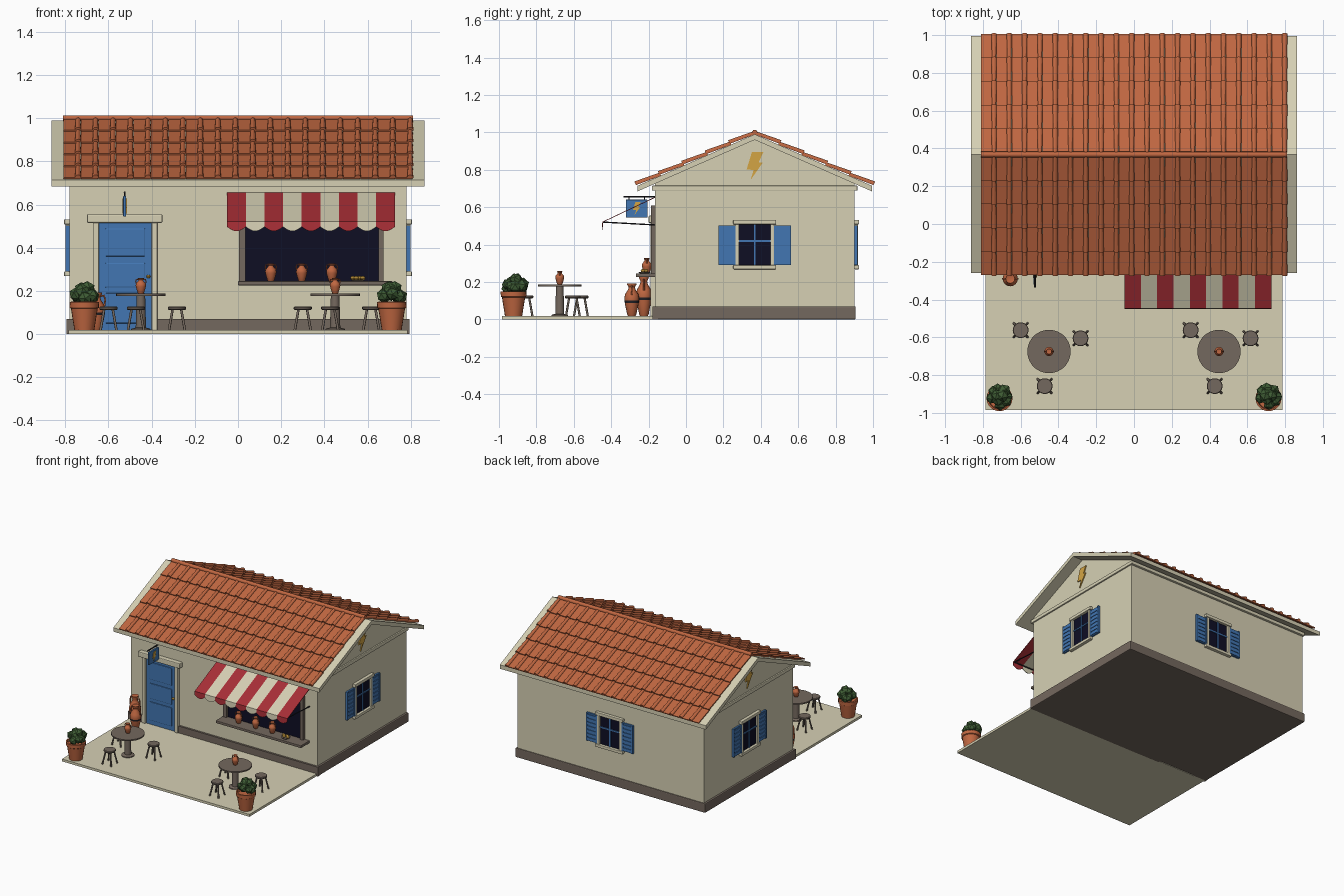
import bpy, bmesh, math, random
from mathutils import Matrix, Vector

random.seed(4)
if "Cube" in bpy.data.objects:
    bpy.data.objects.remove(bpy.data.objects["Cube"])


def material(name, *rgb):
    lin = [((c / 255 + 0.055) / 1.055) ** 2.4 for c in rgb] + [1]
    m = bpy.data.materials.new(name)
    m.use_nodes = True
    m.diffuse_color = lin
    bsdf = m.node_tree.nodes["Principled BSDF"]
    bsdf.inputs["Base Color"].default_value = lin
    bsdf.inputs["Roughness"].default_value = 0.8
    return m


cream = material("cream plaster", 214, 208, 180)
terracotta = material("terracotta", 192, 103, 65)
brown = material("grey brown wood", 116, 104, 94)
blue = material("blue paint", 66, 118, 178)
navy = material("dark interior", 14, 14, 36)
red = material("awning red", 168, 46, 54)
green = material("leaf green", 62, 92, 52)
gold = material("gold", 212, 165, 68)
metal = material("dark metal", 32, 32, 38)


def finish(name, bm, mats, smooth=False, M=Matrix(), bevel=0):
    bmesh.ops.recalc_face_normals(bm, faces=bm.faces)
    me = bpy.data.meshes.new(name)
    bm.to_mesh(me)
    bm.free()
    for m in mats if isinstance(mats, list) else [mats]:
        me.materials.append(m)
    if smooth:
        me.polygons.foreach_set("use_smooth", [True] * len(me.polygons))
        me.set_sharp_from_angle(angle=math.radians(40))
    ob = bpy.data.objects.new(name, me)
    ob.matrix_world = M
    bpy.context.collection.objects.link(ob)
    if bevel:
        mod = ob.modifiers.new("soft edges", "BEVEL")
        mod.width, mod.segments = bevel, 2
    return ob


def box(name, x, y, z, mat, M=Matrix(), bevel=0):
    bm = bmesh.new()
    size = Matrix.Diagonal((x[1] - x[0], y[1] - y[0], z[1] - z[0], 1))
    mid = Matrix.Translation(((x[0] + x[1]) / 2, (y[0] + y[1]) / 2, (z[0] + z[1]) / 2))
    bmesh.ops.create_cube(bm, size=1, matrix=mid @ size)
    return finish(name, bm, mat, M=M, bevel=bevel)


def prism(name, profile, x0, x1, mat):
    """Extrude a (y, z) outline along x."""
    bm = bmesh.new()
    f = bm.faces.new([bm.verts.new((x0, y, z)) for y, z in profile])
    new = bmesh.ops.extrude_face_region(bm, geom=[f])["geom"]
    bmesh.ops.translate(bm, vec=(x1 - x0, 0, 0), verts=[v for v in new if isinstance(v, bmesh.types.BMVert)])
    return finish(name, bm, mat)


def lathe(name, profile, loc, mats, n=20, band=None):
    """Spin an (r, z) outline; faces inside the height band take the second colour."""
    bm = bmesh.new()
    rings = [[bm.verts.new((r * math.cos(a), r * math.sin(a), z)) for a in
              [2 * math.pi * i / n for i in range(n)]] for r, z in profile]
    for a, b in zip(rings, rings[1:]):
        for i in range(n):
            f = bm.faces.new((a[i], a[(i + 1) % n], b[(i + 1) % n], b[i]))
            if band and band[0] < f.calc_center_median().z < band[1]:
                f.material_index = 1
    bm.faces.new(rings[0])
    bm.faces.new(rings[-1])
    return finish(name, bm, mats, True, Matrix.Translation(loc))


def tube(name, points, r, mat):
    cu = bpy.data.curves.new(name, "CURVE")
    cu.dimensions, cu.bevel_depth, cu.bevel_resolution, cu.use_fill_caps = "3D", r, 1, True
    sp = cu.splines.new("POLY")
    sp.points.add(len(points) - 1)
    for p, co in zip(sp.points, points):
        p.co = (*co, 1)
    cu.materials.append(mat)
    ob = bpy.data.objects.new(name, cu)
    bpy.context.collection.objects.link(ob)


# House body, plinth, cornice and terrace
MID, SLOPE, RIDGE = 0.3675, 0.44, 0.99
prism("house_walls", [(-0.165, 0.01), (0.90, 0.01), (0.90, 0.726), (MID, 0.96), (-0.165, 0.726)], -0.78, 0.78, cream)
box("plinth", (-0.795, 0.795), (-0.164, 0.907), (0, 0.07), brown, bevel=0.006)
for x in ((-0.795, -0.67), (-0.375, 0.795)):
    box("front_plinth", x, (-0.18, -0.15), (0, 0.07), brown)
box("cornice", (-0.79, 0.79), (-0.182, 0.917), (0.688, 0.715), cream, bevel=0.005)
box("terrace", (-0.785, 0.785), (-0.985, -0.165), (0, 0.018), cream)

# Roof slab and tiles
half = 0.627
drop = RIDGE - SLOPE * half
prism("roof_slab", [(MID, RIDGE), (MID + half, drop), (MID + half, drop - 0.03), (MID, RIDGE - 0.03),
                    (MID - half, drop - 0.03), (MID - half, drop)], -0.863, 0.863, cream)
ca, sa = math.cos(math.atan(SLOPE)), math.sin(math.atan(SLOPE))
ROWS, COLS, W = 5, 20, 0.081
step = half / ca / ROWS
bm = bmesh.new()
for side in (-1, 1):
    def place(u, v, n):
        return bm.verts.new((u, MID + side * (v * ca + n * sa), RIDGE - v * sa + n * ca))

    def bridge(a, b):
        for i in range(len(a)):
            j = (i + 1) % len(a)
            bm.faces.new((a[i], a[j], b[j], b[i]))
        bm.faces.new(a)
        bm.faces.new(b)

    for row in range(ROWS):
        v0, v1 = row * step, (row + 1) * step + 0.006
        for col in range(COLS):
            x0 = -0.81 + col * W
            # flat pan tile
            ends = []
            for v, n in ((v0, 0.007), (v1, 0.015)):
                ends.append([place(x0 + 0.001, v, n - 0.008), place(x0 + W - 0.001, v, n - 0.008),
                             place(x0 + W - 0.001, v, n), place(x0 + 0.001, v, n)])
            bridge(*ends)
            # tapered cover tile
            ends = []
            for v, n, r in ((v0, 0.006, 0.011), (v1, 0.013, 0.015)):
                ends.append([place(x0 + W - 0.012 + r * math.cos(k * math.pi / 6), v,
                                   n + r * math.sin(k * math.pi / 6)) for k in range(7)])
            bridge(*ends)
finish("roof_tiles", bm, terracotta)
tube("ridge_tile", [(-0.81, MID, RIDGE + 0.01), (0.81, MID, RIDGE + 0.01)], 0.015, terracotta)


# Lightning emblem plates
def bolt(name, y, z, s, x0, x1, flip=1):
    shape = [(-0.2, 1), (0.62, 1), (0.28, 0.27), (0.58, 0.25), (-0.3, -1), (-0.08, -0.28), (-0.58, -0.25)]
    prism(name, [(y + flip * a * s, z + b * s) for a, b in shape], x0, x1, gold)


bolt("gable_emblem_left", MID, 0.82, 0.075, 0.779, 0.788)
bolt("gable_emblem_right", MID, 0.82, 0.075, -0.788, -0.779, -1)

# Shuttered windows on three walls
for loc, turn in (((0.78, MID, 0), 90), ((0, 0.90, 0), 180), ((-0.78, MID, 0), -90)):
    M = Matrix.Translation(loc) @ Matrix.Rotation(math.radians(turn), 4, "Z")
    box("window_pane", (-0.09, 0.09), (-0.006, 0.01), (0.28, 0.52), navy, M)
    box("window_mullion", (-0.005, 0.005), (-0.012, 0), (0.28, 0.52), blue, M)
    box("window_crossbar", (-0.09, 0.09), (-0.012, 0), (0.415, 0.425), blue, M)
    box("window_lintel", (-0.115, 0.115), (-0.026, 0), (0.508, 0.532), cream, M, 0.004)
    box("window_sill", (-0.115, 0.115), (-0.026, 0), (0.268, 0.29), cream, M, 0.004)
    for s in (-1, 1):
        span = lambda a, b: tuple(sorted((s * a, s * b)))
        box("window_jamb", span(0.083, 0.104), (-0.02, 0), (0.285, 0.51), cream, M, 0.004)
        box("shutter", span(0.104, 0.195), (-0.012, 0), (0.29, 0.502), blue, M)
        for a, b in ((0.104, 0.116), (0.183, 0.195)):
            box("shutter_stile", span(a, b), (-0.018, 0), (0.29, 0.502), blue, M)
        for k in range(7):
            z = 0.297 + k * 0.029
            box("shutter_slat", span(0.116, 0.183), (-0.017, 0), (z, z + 0.02), blue, M)

# Door with raised panels
box("door", (-0.645, -0.40), (-0.175, -0.16), (0.018, 0.515), blue)
for z in ((0.05, 0.19), (0.215, 0.33), (0.36, 0.49)):
    box("door_panel", (-0.615, -0.43), (-0.182, -0.17), z, blue, bevel=0.005)
for x in ((-0.672, -0.645), (-0.40, -0.373)):
    box("door_jamb", x, (-0.19, -0.16), (0.018, 0.52), cream, bevel=0.004)
box("door_lintel", (-0.70, -0.35), (-0.20, -0.16), (0.515, 0.555), cream, bevel=0.006)
lathe("door_knob", [(0.006, 0), (0.01, 0.006), (0.006, 0.014)], (-0.415, -0.183, 0.26), gold, 10)

# Serving hatch and counter
box("hatch_opening", (0.03, 0.655), (-0.17, -0.16), (0.24, 0.60), navy)
for x in ((0.005, 0.035), (0.65, 0.675)):
    box("hatch_post", x, (-0.187, -0.16), (0.24, 0.60), brown)
box("hatch_head", (0.005, 0.675), (-0.187, -0.16), (0.59, 0.61), brown)
box("counter", (0, 0.715), (-0.268, -0.16), (0.226, 0.245), brown, bevel=0.003)

# Striped awning with scalloped valance
bm = bmesh.new()
SW, SEG = 0.0863, 8
for stripe in range(9):
    cols = []
    for k in range(SEG + 1):
        x = -0.05 + SW * (stripe + k / SEG)
        hem = 0.497 - 0.02 * math.sin(math.pi * k / SEG)
        cols.append([bm.verts.new(p) for p in ((x, -0.165, 0.655), (x, -0.447, 0.522), (x, -0.45, hem))])
    for a, b in zip(cols, cols[1:]):
        for i in range(2):
            bm.faces.new((a[i], b[i], b[i + 1], a[i + 1])).material_index = stripe % 2
awning = finish("awning", bm, [red, cream])
awning.modifiers.new("cloth thickness", "SOLIDIFY").thickness = 0.004
for x in (-0.04, 0.717):
    tube("awning_arm", [(x, -0.165, 0.505), (x, -0.442, 0.52)], 0.004, metal)
tube("awning_bar", [(-0.045, -0.442, 0.518), (0.722, -0.442, 0.518)], 0.004, metal)

# Hanging sign
box("sign_board", (-0.532, -0.518), (-0.322, -0.206), (0.545, 0.64), blue, bevel=0.003)
bolt("sign_emblem_left", -0.264, 0.593, 0.034, -0.519, -0.514)
bolt("sign_emblem_right", -0.264, 0.593, 0.034, -0.536, -0.531, -1)
tube("sign_bracket", [(-0.525, -0.335, 0.656), (-0.525, -0.16, 0.656)], 0.005, metal)
for y in (-0.305, -0.223):
    tube("sign_hook", [(-0.525, y, 0.635), (-0.525, y, 0.656)], 0.003, metal)


# Clay jars
def jar(name, x, y, z, r, h, band=False):
    outline = [(0.5, 0), (0.6, 0.04), (0.85, 0.3), (0.93, 0.4), (0.98, 0.47), (1, 0.55), (0.88, 0.67),
               (0.5, 0.8), (0.42, 0.88), (0.62, 0.96), (0.6, 1), (0.4, 0.98)]
    lathe(name, [(a * r, b * h) for a, b in outline], (x, y, z), [terracotta, metal], 16,
          (0.4 * h, 0.47 * h) if band else None)
    for s in (-1, 1):
        arc = [(0.45, 0.9), (0.85, 0.92), (1.0, 0.8), (0.9, 0.64)]
        tube(name + "_handle", [(x + s * a * r, y, z + b * h) for a, b in arc], r * 0.12, terracotta)


jar("tall_jar", -0.705, -0.225, 0.018, 0.042, 0.212, True)
jar("short_jar", -0.655, -0.29, 0.018, 0.04, 0.175, True)
for x in (0.152, 0.295, 0.435):
    jar("counter_jar", x, -0.21, 0.245, 0.026, 0.083)
lathe("bread_dish", [(0.025, 0), (0.034, 0.008), (0.03, 0.008)], (0.555, -0.222, 0.245), brown)
for k in range(4):
    lathe("bread_roll", [(0.008, 0), (0.013, 0.007), (0.01, 0.014), (0.004, 0.017)],
          (0.533 + 0.015 * k, -0.222 + 0.008 * (-1) ** k, 0.252), gold, 10)

# Tables and stools
for cx in (-0.45, 0.45):
    lathe("table", [(0.045, 0), (0.045, 0.008), (0.024, 0.014), (0.02, 0.16), (0.115, 0.161), (0.115, 0.171)],
          (cx, -0.675, 0.016), brown, 28)
    jar("table_jar", cx, -0.675, 0.187, 0.024, 0.073)
    for dx, y in ((-0.15, -0.562), (0.167, -0.605), (-0.023, -0.858)):
        x = cx + dx
        lathe("stool_seat", [(0.038, 0), (0.042, 0.004), (0.042, 0.012), (0.039, 0.015)], (x, y, 0.112), brown, 18)
        for k in range(4):
            c, s = math.cos(math.pi * (k / 2 + 0.25)), math.sin(math.pi * (k / 2 + 0.25))
            tube("stool_leg", [(x + 0.052 * c, y + 0.052 * s, 0.018), (x + 0.028 * c, y + 0.028 * s, 0.115)],
                 0.006, brown)

# Planters with leafy bushes
for s in (-1, 1):
    px, py = 0.712 * s, -0.922
    lathe("planter_pot", [(0.046, 0), (0.062, 0.1), (0.068, 0.104), (0.069, 0.13), (0.06, 0.132), (0.056, 0.115)],
          (px, py, 0.018), terracotta)
    bm = bmesh.new()
    for k in range(10):
        a, rise = k * 2.4, random.uniform(0.165, 0.19)
        spread = 0.04 if k < 7 else 0.015
        rise += 0 if k < 7 else 0.025
        at = Vector((px + spread * math.cos(a), py + 0.008 + spread * math.sin(a), rise))
        bmesh.ops.create_icosphere(bm, subdivisions=1, radius=random.uniform(0.031, 0.038),
                                   matrix=Matrix.Translation(at) @ Matrix.Rotation(a, 4, "X"))
    finish("planter_bush", bm, green)
